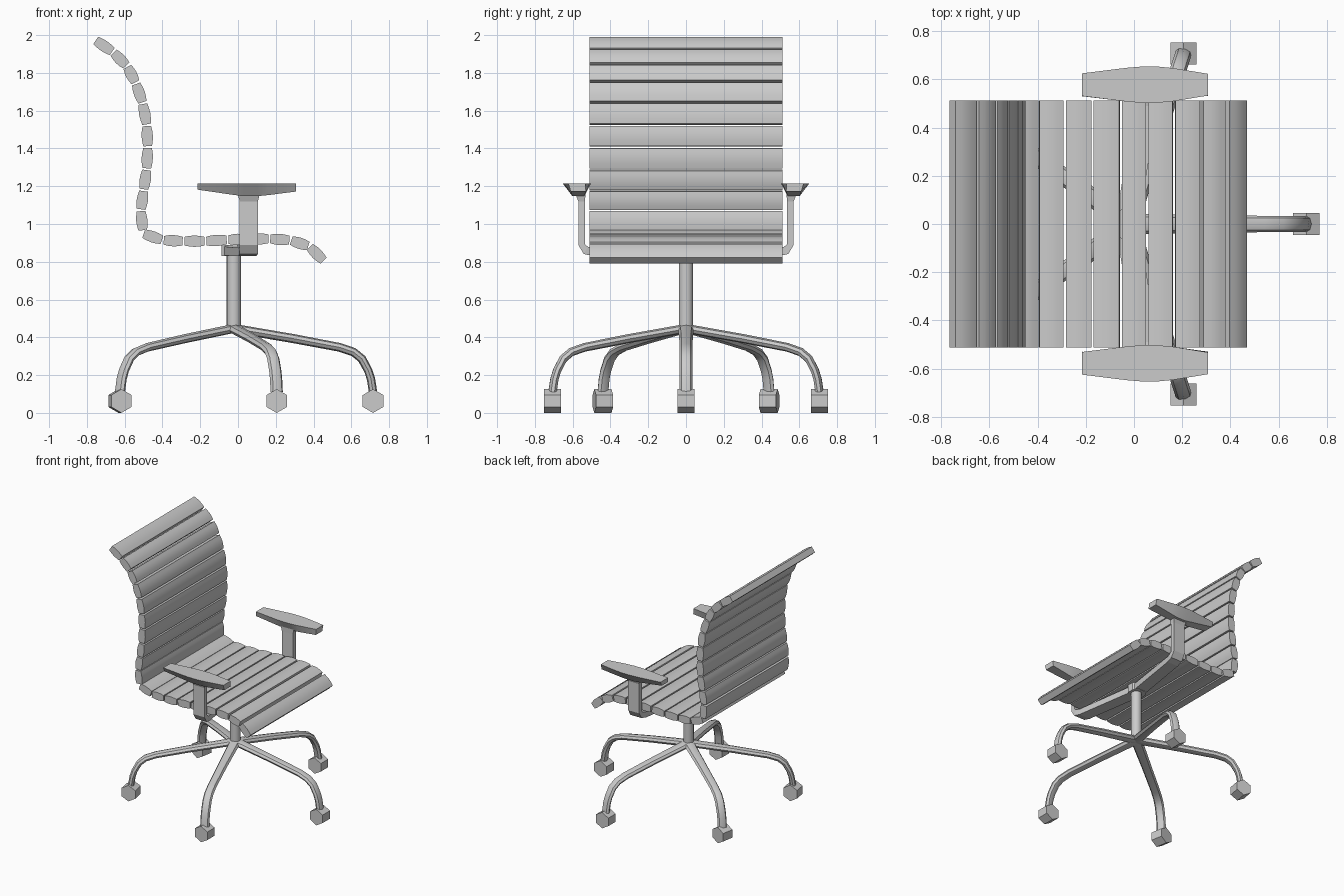
import bpy, bmesh
from math import pi, cos, sin, radians
from mathutils import Vector, Matrix

if "Cube" in bpy.data.objects:
    bpy.data.objects.remove(bpy.data.objects["Cube"])


def loft(name, rings, smooth=30):
    """Skin a list of equal-length point rings and cap both ends."""
    bm = bmesh.new()
    vs = [[bm.verts.new(p) for p in r] for r in rings]
    n = len(vs[0])
    for a, b in zip(vs, vs[1:]):
        for i in range(n):
            j = (i + 1) % n
            bm.faces.new((a[i], a[j], b[j], b[i]))
    bm.faces.new(vs[0])
    bm.faces.new(vs[-1])
    bmesh.ops.recalc_face_normals(bm, faces=bm.faces)
    me = bpy.data.meshes.new(name)
    bm.to_mesh(me)
    bm.free()
    ob = bpy.data.objects.new(name, me)
    bpy.context.collection.objects.link(ob)
    if smooth:
        bpy.ops.object.select_all(action='DESELECT')
        ob.select_set(True)
        bpy.context.view_layer.objects.active = ob
        bpy.ops.object.shade_smooth_by_angle(angle=radians(smooth))
    return ob


def sweep(name, path, side, profile, sizes, smooth=30):
    """Sweep a unit profile along a path, its width kept along 'side'."""
    path = [Vector(p) for p in path]
    rings = []
    for i, p in enumerate(path):
        t = (path[min(i + 1, len(path) - 1)] - path[max(i - 1, 0)]).normalized()
        up = t.cross(side).normalized()
        w, h = sizes[i]
        rings.append([p + side * (u * w) + up * (v * h) for u, v in profile])
    return loft(name, rings, smooth)


def ngon(n, off=0.0):
    return [(cos(2 * pi * i / n + off), sin(2 * pi * i / n + off)) for i in range(n)]


def prism(name, n, r, z0, z1, x=0, y=0, off=0.0, smooth=40):
    return loft(name, [[(x + r * u, y + r * v, z) for u, v in ngon(n, off)]
                       for z in (z0, z1)], smooth)


# Backrest and seat slats, strung along the side profile
back = [(-.757, 1.975), (-.662, 1.91), (-.588, 1.836), (-.541, 1.746), (-.504, 1.64),
        (-.483, 1.523), (-.478, 1.407), (-.483, 1.29), (-.499, 1.179),
        (-.514, 1.073), (-.504, .962)]
seat = [(-.504, .95), (-.398, .914), (-.288, .909), (-.172, .909), (-.055, .917),
        (.055, .920), (.166, .922), (.277, .914), (.377, .882), (.456, .803)]
for label, pts in (("back_slat", back), ("seat_slat", seat)):
    for k, (a, b) in enumerate(zip(pts, pts[1:])):
        a, b = Vector(a), Vector(b)
        d = (b - a).normalized()
        nrm = Vector((-d.y, d.x))
        mid, half = (a + b) / 2, (b - a).length / 2 - .005
        sec = [(-1, -.023), (-.5, -.028), (0, -.030), (.5, -.028), (1, -.023),
               (1, .023), (.5, .028), (0, .030), (-.5, .028), (-1, .023)]
        pl = [mid + d * (u * half) + nrm * v for u, v in sec]
        loft(f"{label}_{k + 1}", [[(p.x, y, p.y) for p in pl] for y in (-.512, .512)])

# Column and mounting block under the seat
HUB = Vector((-.022, 0, 0))
prism("column", 16, .038, .43, .86, HUB.x)
prism("seat_mount", 8, .066, .83, .89, HUB.x - .005, off=pi / 8, smooth=0)

# Five curved legs with hexagonal casters
leg_shape = [(0, .447), (.43, .393), (.76, .347), (.86, .322), (.92, .286),
             (.965, .225), (.985, .18), (1, .11)]
leg_size = [(.042, .024), (.036, .024), (.034, .023), (.034, .023), (.034, .023),
            (.034, .022), (.034, .022), (.034, .022)]
feet = [(.715, 0, 0), (.205, .707, 0), (.205, -.707, 0), (-.625, .44, -10), (-.625, -.44, 10)]
for k, (fx, fy, turn) in enumerate(feet):
    foot = Vector((fx, fy, 0))
    out = foot - HUB
    side = Vector((-out.y, out.x, 0)).normalized()
    path = [HUB + out * t + Vector((0, 0, z)) for t, z in leg_shape]
    sweep(f"leg_{k + 1}", path, side, ngon(8), leg_size, 40)
    m = Matrix.Translation(foot + Vector((0, 0, .063))) @ Matrix.Rotation(radians(turn), 4, 'Z')
    loft(f"caster_{k + 1}", [[m @ Vector((.063 * u, y, .063 * v)) for u, v in ngon(6, pi / 6)]
                             for y in (-.046, .046)], 0)

# Arm supports and pads, one per side
box = [(-1, -1), (1, -1), (1, 1), (-1, 1)]
for s, label in ((1, "left"), (-1, "right")):
    path = [(-.03, 0, .857), (.05, s * .49, .852), (.057, s * .53, .86),
            (.057, s * .552, .89), (.057, s * .552, 1.12), (.057, s * .560, 1.17)]
    sizes = [(.048, .024), (.048, .022), (.048, .022), (.048, .018), (.048, .018), (.06, .028)]
    sweep(f"{label}_arm_support", path, Vector((1, 0, 0)), box, sizes, 0)
    # x, top half width, bottom half width, bottom height
    stations = [(-.215, .047, .040, 1.182), (-.03, .070, .034, 1.155), (.03, .075, .031, 1.147),
                (.10, .075, .031, 1.147), (.16, .069, .034, 1.153), (.308, .045, .040, 1.172)]
    c = s * .578
    loft(f"{label}_arm_pad", [[(x, c - w, 1.215), (x, c + w, 1.215),
                               (x, c - s * .008 + b, z), (x, c - s * .008 - b, z)]
                              for x, w, b, z in stations], 20)
